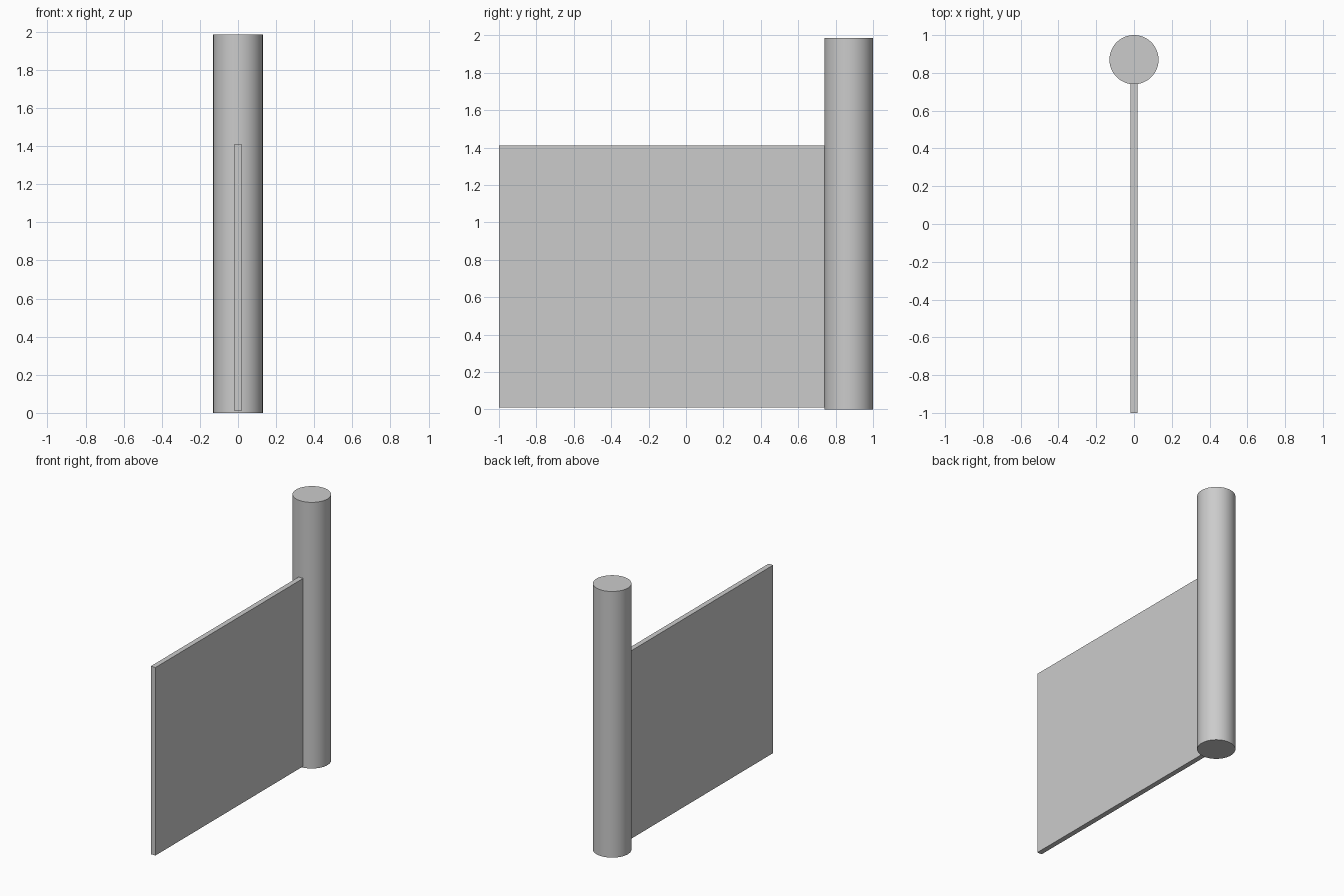
import bpy
import math

cube = bpy.data.objects.get("Cube")
if cube:
    bpy.data.objects.remove(cube, do_unlink=True)

# Single neutral grey
grey = bpy.data.materials.new("light_grey")
grey.use_nodes = True
colour = (0.6, 0.6, 0.6, 1)
grey.diffuse_color = colour
grey.node_tree.nodes["Principled BSDF"].inputs["Base Color"].default_value = colour

HEIGHT, RADIUS = 1.985, 0.13
POST_Y = 1 - RADIUS

# Round post
bpy.ops.mesh.primitive_cylinder_add(vertices=96, radius=RADIUS, depth=HEIGHT,
                                    location=(0, POST_Y, HEIGHT / 2))
post = bpy.context.object
post.name = "post"
post.data.materials.append(grey)
bpy.ops.object.shade_smooth_by_angle(angle=math.radians(30))

# Thin flat panel running forward from the post
front, back = -1, POST_Y - RADIUS + 0.003
bottom, top = 0.01, 1.412
bpy.ops.mesh.primitive_cube_add(size=1, location=(0, (front + back) / 2, (bottom + top) / 2))
panel = bpy.context.object
panel.name = "panel"
panel.scale = (0.038, back - front, top - bottom)
bpy.ops.object.transform_apply(location=False, rotation=False, scale=True)
panel.data.materials.append(grey)
